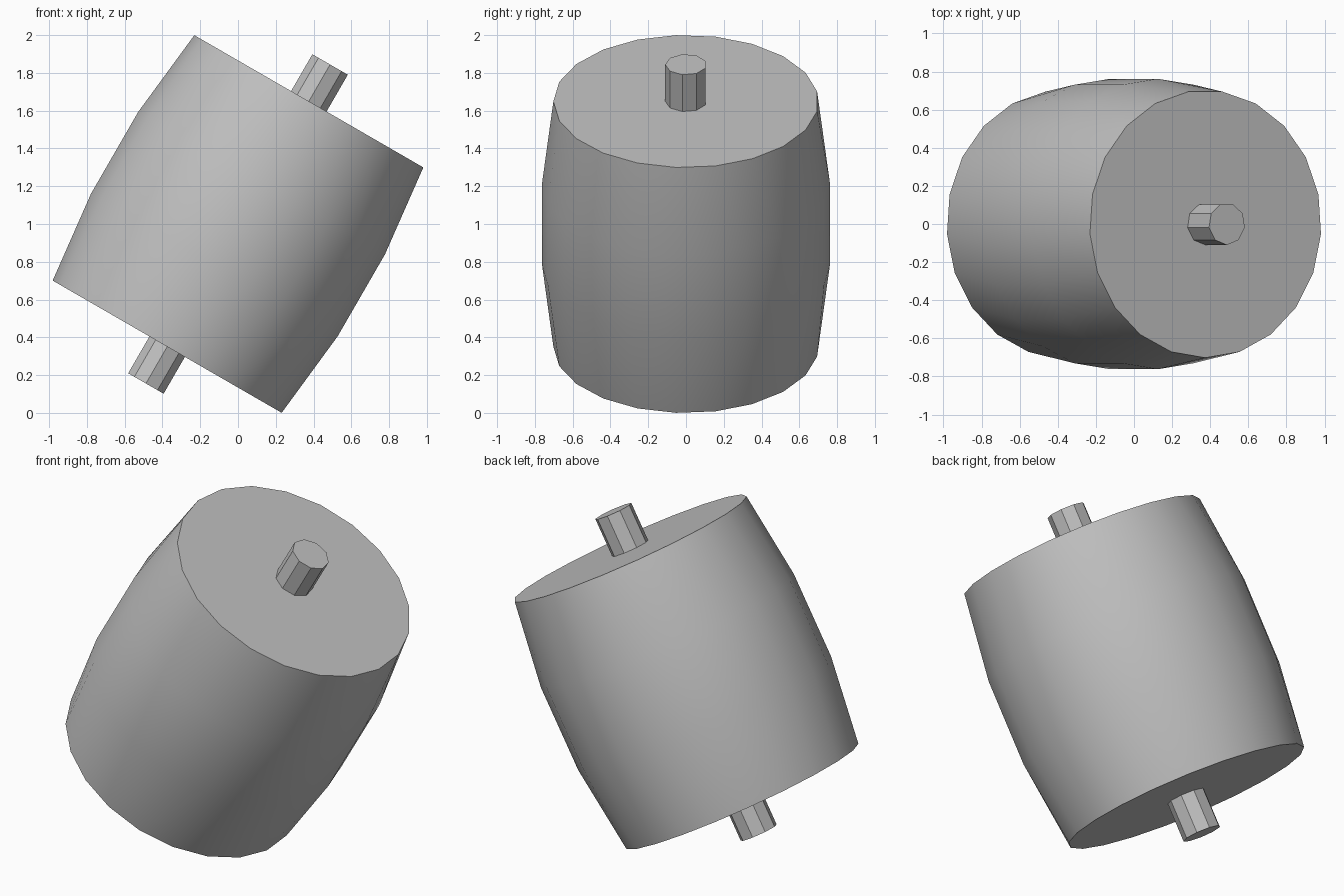
import bpy
import bmesh
from math import cos, sin, pi, radians
from mathutils import Matrix

cube = bpy.data.objects.get("Cube")
if cube:
    bpy.data.objects.remove(cube, do_unlink=True)

# One plain grey for the whole model
grey = bpy.data.materials.new("plain grey")
grey.use_nodes = True
colour = (0.53, 0.53, 0.53, 1)
grey.diffuse_color = colour
grey.node_tree.nodes["Principled BSDF"].inputs["Base Color"].default_value = colour

TILT = Matrix.Translation((0, 0, 1)) @ Matrix.Rotation(radians(30), 4, 'Y')


def turned_solid(name, rings):
    """Convex solid through rings of (height, radius, sides), tilted into place."""
    bm = bmesh.new()
    for height, radius, sides in rings:
        for i in range(sides):
            a = 2 * pi * i / sides - pi / 2
            bm.verts.new((radius * cos(a), radius * sin(a), height))
    bmesh.ops.convex_hull(bm, input=bm.verts[:])
    # Merge the flat triangles into clean caps and panels
    bmesh.ops.dissolve_limit(bm, angle_limit=radians(0.5),
                             verts=bm.verts[:], edges=bm.edges[:])
    bmesh.ops.recalc_face_normals(bm, faces=bm.faces[:])
    bm.transform(TILT)
    mesh = bpy.data.meshes.new(name)
    bm.to_mesh(mesh)
    bm.free()
    mesh.materials.append(grey)
    obj = bpy.data.objects.new(name, mesh)
    bpy.context.collection.objects.link(obj)
    bpy.ops.object.select_all(action='DESELECT')
    obj.select_set(True)
    bpy.context.view_layer.objects.active = obj
    bpy.ops.object.shade_smooth_by_angle(angle=radians(30))
    return obj


# Bulging drum with flat ends
turned_solid("barrel_body", [(-0.75, 0.702, 21), (-0.25, 0.762, 22),
                             (0.25, 0.762, 22), (0.75, 0.702, 21)])

# Axle pins standing out of both ends
for name, side in (("upper_pin", 1), ("lower_pin", -1)):
    turned_solid(name, [(side * 0.7, 0.11, 9), (side * 0.975, 0.11, 9)])
